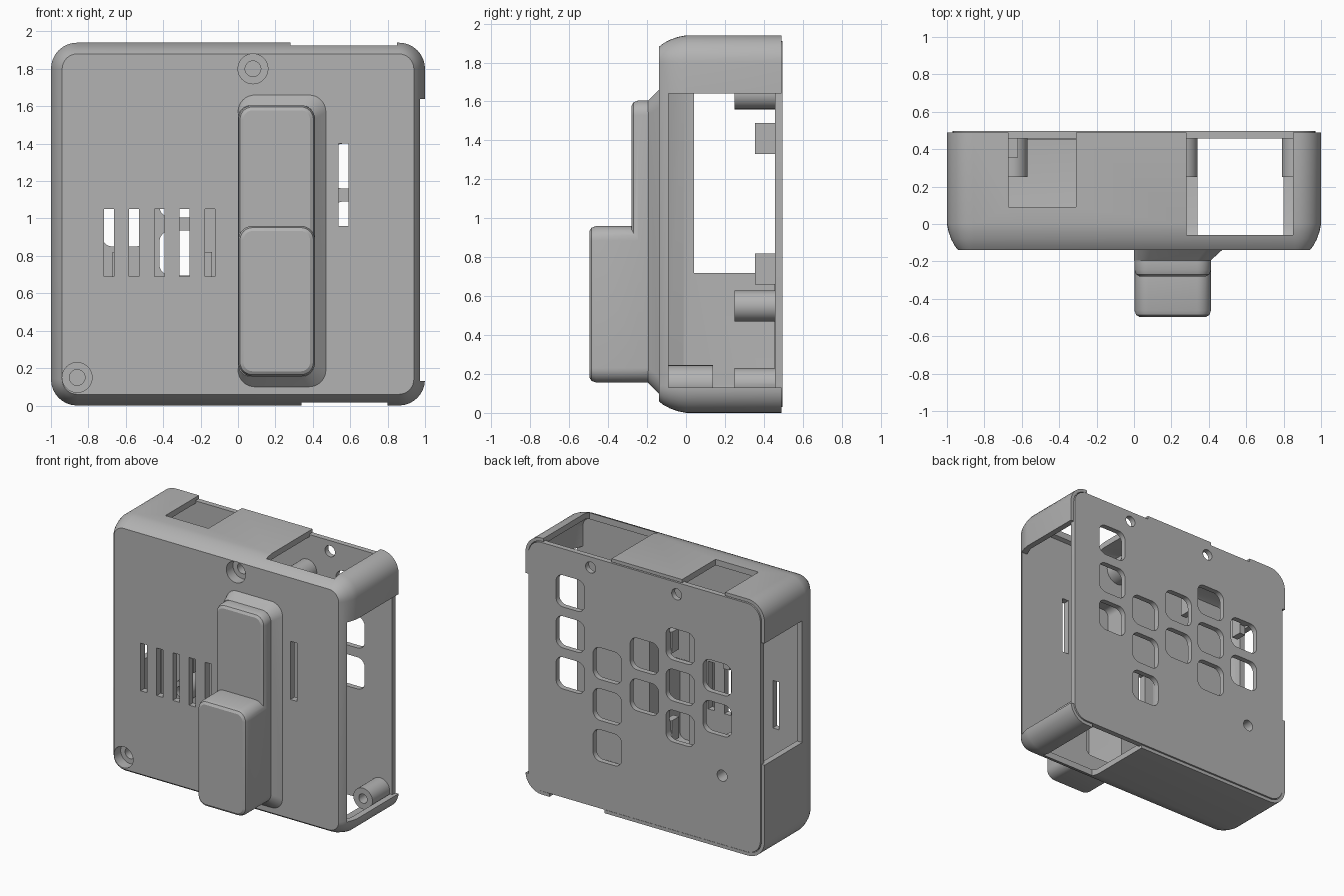
import bpy, bmesh, math

if "Cube" in bpy.data.objects:
    bpy.data.objects.remove(bpy.data.objects["Cube"])

grey = bpy.data.materials.new("matte grey")
grey.use_nodes = True
colour = (0.45, 0.45, 0.45, 1)
grey.diffuse_color = colour
grey.node_tree.nodes["Principled BSDF"].inputs["Base Color"].default_value = colour


def loft(name, sections, steps=8):
    """Solid through rounded rectangles (x0, x1, z0, z1, radius, y)."""
    bm = bmesh.new()
    rings = []
    for x0, x1, z0, z1, r, y in sections:
        ring = []
        corners = ((x1 - r, z1 - r), (x0 + r, z1 - r), (x0 + r, z0 + r), (x1 - r, z0 + r))
        for quarter, (cx, cz) in enumerate(corners):
            for i in range(steps + 1):
                a = math.pi / 2 * (quarter + i / steps)
                ring.append(bm.verts.new((cx + r * math.cos(a), y, cz + r * math.sin(a))))
        rings.append(ring)
    for a, b in zip(rings, rings[1:]):
        for i in range(len(a)):
            j = (i + 1) % len(a)
            bm.faces.new((a[i], a[j], b[j], b[i]))
    bm.faces.new(rings[0])
    bm.faces.new(rings[-1])
    bmesh.ops.remove_doubles(bm, verts=bm.verts, dist=1e-6)
    bmesh.ops.recalc_face_normals(bm, faces=bm.faces)
    mesh = bpy.data.meshes.new(name)
    bm.to_mesh(mesh)
    bm.free()
    mesh.materials.append(grey)
    obj = bpy.data.objects.new(name, mesh)
    bpy.context.collection.objects.link(obj)
    return obj


def box(x0, x1, y0, y1, z0, z1):
    return loft("block", [(x0, x1, z0, z1, 0, y0), (x0, x1, z0, z1, 0, y1)], 1)


def pad(x0, x1, z0, z1, r, y0, y1):
    return loft("pad", [(x0, x1, z0, z1, r, y0), (x0, x1, z0, z1, r, y1)])


def rod(x, z, r, y0, y1):
    return pad(x - r, x + r, z - r, z + r, r, y0, y1)


def combine(target, tool, operation):
    mod = target.modifiers.new("combine", 'BOOLEAN')
    mod.operation, mod.solver, mod.object = operation, 'EXACT', tool
    bpy.context.view_layer.objects.active = target
    bpy.ops.object.modifier_apply(modifier=mod.name)
    bpy.data.objects.remove(tool)


def cut(target, tool):
    combine(target, tool, 'DIFFERENCE')


def add(target, tool):
    combine(target, tool, 'UNION')


def inset(d, r, y):
    return (-1 + d, 1 - d, d, 1.94 - d, r, y)


# Case shell with a rounded front edge, hollow and open at the back
shell = loft("case_shell", [
    inset(0.06, 0.08, -0.14), inset(0.04, 0.1, -0.115), inset(0.022, 0.12, -0.08),
    inset(0.008, 0.135, -0.04), inset(0, 0.14, 0), inset(0, 0.14, 0.49)])
cut(shell, loft("cavity", [inset(0.075, 0.07, -0.09), inset(0.045, 0.1, -0.01), inset(0.045, 0.1, 0.6)]))
cut(shell, loft("lip", [inset(0.025, 0.115, 0.455), inset(0.025, 0.115, 0.6)]))

# Sensor housing on the front: sloped skirt, upper block, deeper lower block
add(shell, loft("skirt", [(0, 0.47, 0.1, 1.66, 0.09, -0.12), (0, 0.47, 0.1, 1.66, 0.09, -0.14),
                          (0, 0.41, 0.155, 1.605, 0.07, -0.195)]))


def block(z1, front, start):
    rows = ((0, start), (0, front + 0.035), (0.009, front + 0.011), (0.027, front))
    return loft("block", [(0.002 + d, 0.412 - d, 0.156 + d, z1 - d, 0.075 - d, y) for d, y in rows])


add(shell, block(1.605, -0.28, -0.17))
add(shell, block(0.96, -0.497, -0.2))
cut(shell, pad(0.04, 0.37, 0.2, 1.56, 0.05, -0.24, -0.05))
cut(shell, pad(0.04, 0.37, 0.2, 0.92, 0.05, -0.455, -0.2))

# Side, top and bottom openings
for opening in ((0.88, 1.1, -0.09, 0.6, 0.13, 1.64),
                (-1.1, -0.88, 0.04, 0.6, 0.72, 1.64),
                (0.28, 0.85, -0.06, 0.6, 1.85, 2.1),
                (-0.67, -0.31, 0.09, 0.6, 1.85, 2.1),
                (0.34, 0.8, -0.06, 0.6, -0.1, 0.09)):
    cut(shell, box(*opening))

# Vent slots in the front panel
for i in range(5):
    x = -0.69 + 0.135 * i
    cut(shell, box(x - 0.027, x + 0.027, -0.2, 0, 0.69, 1.05))
cut(shell, box(0.537, 0.592, -0.2, 0, 0.96, 1.4))

# Screw posts behind the front panel, with counterbores
for x, z in ((0.08, 1.8), (-0.86, 0.15)):
    add(shell, rod(x, z, 0.095, -0.11, 0.14))
    cut(shell, rod(x, z, 0.08, -0.3, -0.06))
    cut(shell, rod(x, z, 0.042, -0.3, 0.3))

# Back plate with its standoffs and board clips
plate = loft("back_plate", [inset(0.03, 0.11, 0.456), inset(0.03, 0.11, 0.497)])
for x, z in ((0.26, 1.64), (0.87, 0.15), (-0.65, 0.55)):
    add(plate, rod(x, z, 0.08, 0.25, 0.47))
    cut(plate, rod(x, z, 0.035, 0.2, 0.45))
for x in (-0.67, -0.19):
    for z in (0.66, 1.33):
        add(plate, box(x, x + 0.05, 0.355, 0.47, z, z + 0.16))

# Rounded square windows in staggered columns, then screw holes
columns = ((0.62, 1.59, 3), (0.31, 1.125, 3), (0, 1.28, 2), (-0.3, 1.435, 3), (-0.61, 1.28, 2))
for x, top, count in columns:
    for i in range(count):
        z = top - 0.31 * i
        cut(plate, pad(x - 0.12, x + 0.12, z - 0.12, z + 0.12, 0.06, 0.44, 0.6))
for x, z in ((0.45, 1.83), (-0.27, 1.82), (-0.65, 0.55)):
    cut(plate, rod(x, z, 0.042, 0.2, 0.6))

# Smooth the rounded edges, keep the corners sharp
for obj in (shell, plate):
    bpy.ops.object.select_all(action='DESELECT')
    obj.select_set(True)
    bpy.context.view_layer.objects.active = obj
    bpy.ops.object.shade_smooth_by_angle(angle=math.radians(30))
